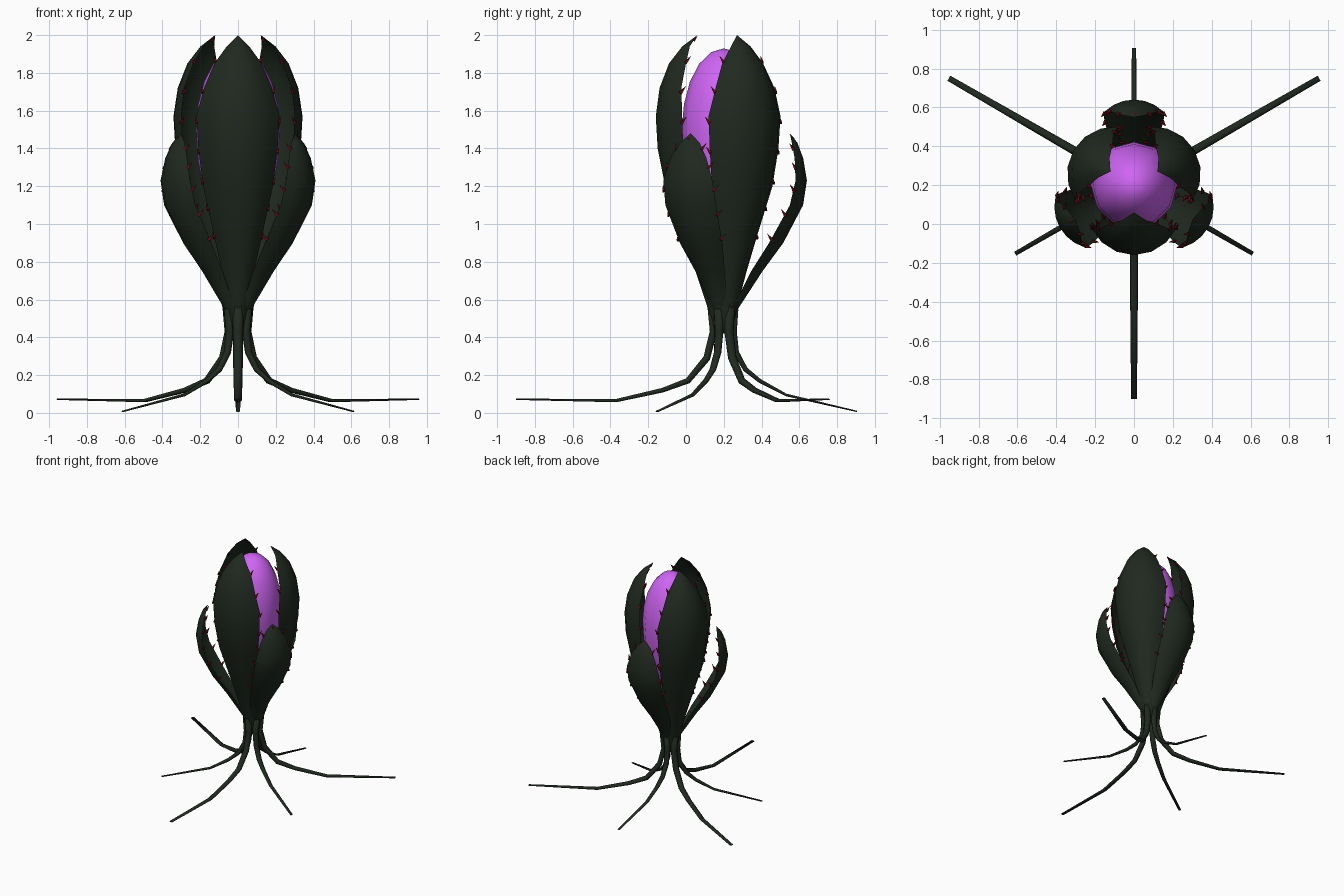
import bpy, math
from mathutils import Vector

if "Cube" in bpy.data.objects:
    bpy.data.objects.remove(bpy.data.objects["Cube"])

CY = 0.2  # plant axis sits behind the origin


def material(name, col):
    m = bpy.data.materials.new(name)
    m.diffuse_color = (*col, 1)
    m.use_nodes = True
    m.node_tree.nodes["Principled BSDF"].inputs["Base Color"].default_value = m.diffuse_color
    return m


GREEN = material("dark_green", (0.014, 0.022, 0.014))
RED = material("dark_red", (0.11, 0.004, 0.008))
PURPLE = material("purple", (0.62, 0.13, 0.9))


def make(name, verts, faces, mat, smooth=True):
    me = bpy.data.meshes.new(name)
    me.from_pydata([tuple(v) for v in verts], [], faces)
    me.validate()
    me.materials.append(mat)
    for p in me.polygons:
        p.use_smooth = smooth
    ob = bpy.data.objects.new(name, me)
    bpy.context.collection.objects.link(ob)
    return ob


def place(ang, r, u, z):
    """radial distance, sideways offset, height -> world"""
    c, s = math.cos(ang), math.sin(ang)
    return Vector((r * c - u * s, CY + r * s + u * c, z))


def arc(w, s, t):
    """point on a petal cross-section: sideways offset and inward depth"""
    if w < 1e-6:
        return 0, 0, 0
    a = 2 * math.atan(s / w)
    R = w / math.sin(a)
    return R * math.sin(a * t), R * (1 - math.cos(a * t)), a


def row_at(rows, z):
    for p, q in zip(rows, rows[1:]):
        if p[0] <= z <= q[0]:
            f = (z - p[0]) / (q[0] - p[0])
            return [a + (b - a) * f for a, b in zip(p, q)]


# rows: height, radius of the petal's spine, half width, cupping depth
INNER = [(.42, .055, .03, .02), (.57, .09, .05, .03), (.75, .15, .085, .055),
         (.95, .22, .13, .085), (1.2, .31, .185, .115), (1.4, .35, .21, .135),
         (1.57, .36, .22, .14), (1.72, .34, .18, .115), (1.85, .29, .125, .09),
         (1.94, .22, .06, .04), (2.0, .14, 0, 0)]
OUTER = [(.42, .05, .03, .02), (.55, .075, .045, .03), (.75, .205, .09, .06),
         (.9, .315, .13, .075), (1.1, .42, .155, .07), (1.23, .44, .15, .06),
         (1.35, .42, .11, .045), (1.43, .39, .06, .03), (1.48, .35, 0, 0)]
# root paths: radius, height, half width, half thickness
LONG = [(.07, .57, .03, .02), (.055, .43, .028, .022), (.09, .29, .026, .022),
        (.19, .17, .024, .018), (.325, .12, .022, .014), (.57, .065, .02, .010),
        (1.1, .072, .015, .004)]
SHORT = [(.06, .55, .028, .02), (.05, .43, .026, .022), (.065, .32, .023, .018),
         (.115, .23, .021, .015), (.19, .17, .018, .012), (.33, .095, .015, .008),
         (.705, .008, .011, .004)]


def petal(name, ang, rows, n=6):
    verts, faces = [], []
    for z, r, w, s in rows[:-1]:
        for i in range(n + 1):
            u, d, _ = arc(w, s, 2 * i / n - 1)
            verts.append(place(ang, r - d, u, z))
    z, r = rows[-1][:2]
    verts.append(place(ang, r, 0, z))
    k = n + 1
    for j in range(len(rows) - 2):
        for i in range(n):
            a = j * k + i
            faces.append((a, a + 1, a + k + 1, a + k))
    b = (len(rows) - 2) * k
    for i in range(n):
        faces.append((b + i, b + i + 1, len(verts) - 1))
    return make(name, verts, faces, GREEN)


def thorns(name, ang, rows, heights):
    verts, faces = [], []

    def spike(base, d, rad, length):
        d = d.normalized()
        x = d.orthogonal().normalized()
        y = d.cross(x)
        o = len(verts)
        for k in range(4):
            q = k * math.pi / 2
            verts.append(base + (x * math.cos(q) + y * math.sin(q)) * rad - d * .008)
        verts.append(base + d * length)
        faces.extend((o + k, o + (k + 1) % 4, o + 4) for k in range(4))
        faces.append((o + 3, o + 2, o + 1, o))

    for h in heights:
        z, r, w, s = row_at(rows, h)
        for side in (-1, 1):
            u, d, a = arc(w, s, side)
            base = place(ang, r - d, u, z)
            out = place(ang, -math.sin(a), side * math.cos(a), 0) - place(ang, 0, 0, 0)
            spike(base, out * .7 + Vector((0, 0, .8)), .012, .04)
    z, r = rows[-1][:2]
    spike(place(ang, r + .015, 0, z - .025),
          place(ang, -.6, 0, .8) - place(ang, 0, 0, 0), .009, .03)
    return make(name, verts, faces, RED, False)


def root(name, ang, path, n=6):
    verts, faces = [], []
    for j, (r, z, w, t) in enumerate(path):
        p, q = path[max(j - 1, 0)], path[min(j + 1, len(path) - 1)]
        dr, dz = q[0] - p[0], q[1] - p[1]
        L = math.hypot(dr, dz)
        for i in range(n):
            a = 2 * math.pi * i / n
            k = t * math.sin(a)
            verts.append(place(ang, r - dz / L * k, w * math.cos(a), z + dr / L * k))
    for j in range(len(path) - 1):
        for i in range(n):
            a, b = j * n + i, j * n + (i + 1) % n
            faces.append((a, b, b + n, a + n))
    faces.append(tuple(range(n))[::-1])
    faces.append(tuple(range(len(verts) - n, len(verts))))
    return make(name, verts, faces, GREEN)


# three tall inner petals and three short outer petals, each running into a root
for i in range(3):
    a = math.radians(-90 + 120 * i)
    b = a + math.pi
    petal(f"inner_petal_{i + 1}", a, INNER)
    thorns(f"inner_thorns_{i + 1}", a, INNER, (.93, 1.08, 1.22, 1.38, 1.54, 1.7, 1.86))
    root(f"long_root_{i + 1}", a, LONG)
    petal(f"outer_petal_{i + 1}", b, OUTER)
    thorns(f"outer_thorns_{i + 1}", b, OUTER, (.92, 1.05, 1.18, 1.3, 1.4))
    root(f"short_root_{i + 1}", b, SHORT)

# egg-shaped bulb held inside the petals
bpy.ops.mesh.primitive_uv_sphere_add(segments=12, ring_count=10, radius=1,
                                     location=(0, CY, 1.5))
bulb = bpy.context.object
bulb.name = "bulb"
for v in bulb.data.vertices:
    v.co = (v.co.x * .222, v.co.y * .222, v.co.z * (.43 if v.co.z > 0 else .55))
bulb.data.materials.append(PURPLE)
for p in bulb.data.polygons:
    p.use_smooth = True
